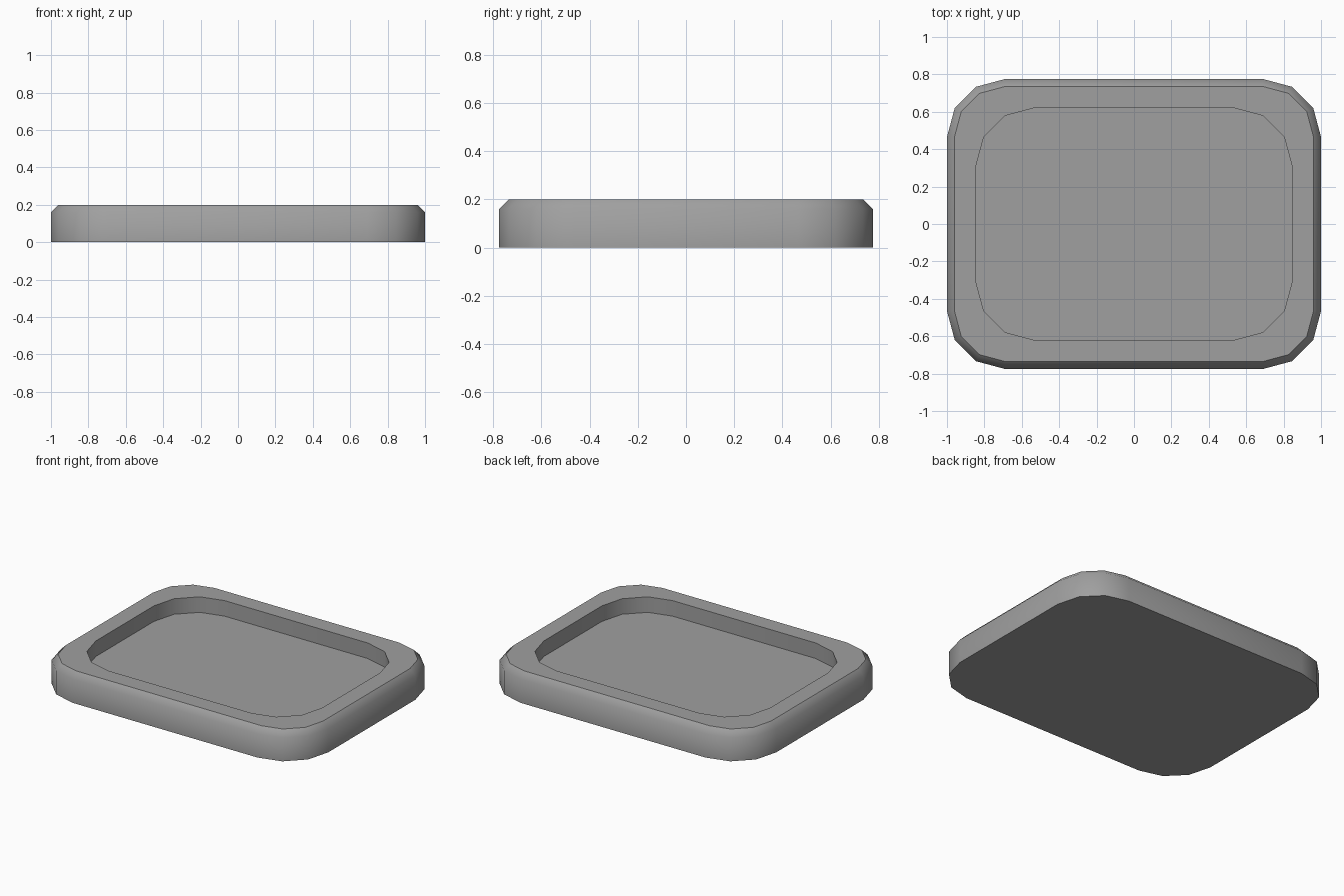
import bpy, bmesh, math

# Remove the default cube
cube = bpy.data.objects.get("Cube")
if cube:
    bpy.data.objects.remove(cube, do_unlink=True)

# Material
grey = bpy.data.materials.new("mid_grey")
grey.use_nodes = True
colour = (0.35, 0.35, 0.35, 1)
grey.diffuse_color = colour
grey.node_tree.nodes["Principled BSDF"].inputs["Base Color"].default_value = colour

CORNER_STEPS = 3


def rounded_ring(bm, half_x, half_y, radius, z):
    """Rounded rectangle of vertices, anticlockwise from the +x side."""
    ring = []
    corners = [(1, 1), (-1, 1), (-1, -1), (1, -1)]
    for quarter, (sx, sy) in enumerate(corners):
        for step in range(CORNER_STEPS + 1):
            a = math.radians(90) * (quarter + step / CORNER_STEPS)
            ring.append(bm.verts.new((sx * (half_x - radius) + radius * math.cos(a),
                                      sy * (half_y - radius) + radius * math.sin(a), z)))
    return ring


# Tray: outer wall, chamfer, flat rim, recess wall and floor
sections = [
    (1.0, 0.775, 0.31, 0.0),
    (1.0, 0.775, 0.31, 0.16),
    (0.96, 0.735, 0.27, 0.2),
    (0.845, 0.62, 0.31, 0.2),
    (0.845, 0.62, 0.31, 0.095),
]
bm = bmesh.new()
rings = [rounded_ring(bm, *section) for section in sections]
for low, high in zip(rings, rings[1:]):
    for i in range(len(low)):
        j = (i + 1) % len(low)
        bm.faces.new((low[i], low[j], high[j], high[i]))
bm.faces.new(rings[-1])
bm.faces.new(rings[0][::-1])

# Smooth walls, with crisp edges at the base, rim and floor
for face in bm.faces:
    face.smooth = True
for index, ring in enumerate(rings):
    if index != 1:
        for i, vert in enumerate(ring):
            bm.edges.get((vert, ring[(i + 1) % len(ring)])).smooth = False

mesh = bpy.data.meshes.new("tray")
bm.to_mesh(mesh)
bm.free()
mesh.materials.append(grey)
tray = bpy.data.objects.new("tray", mesh)
bpy.context.collection.objects.link(tray)
